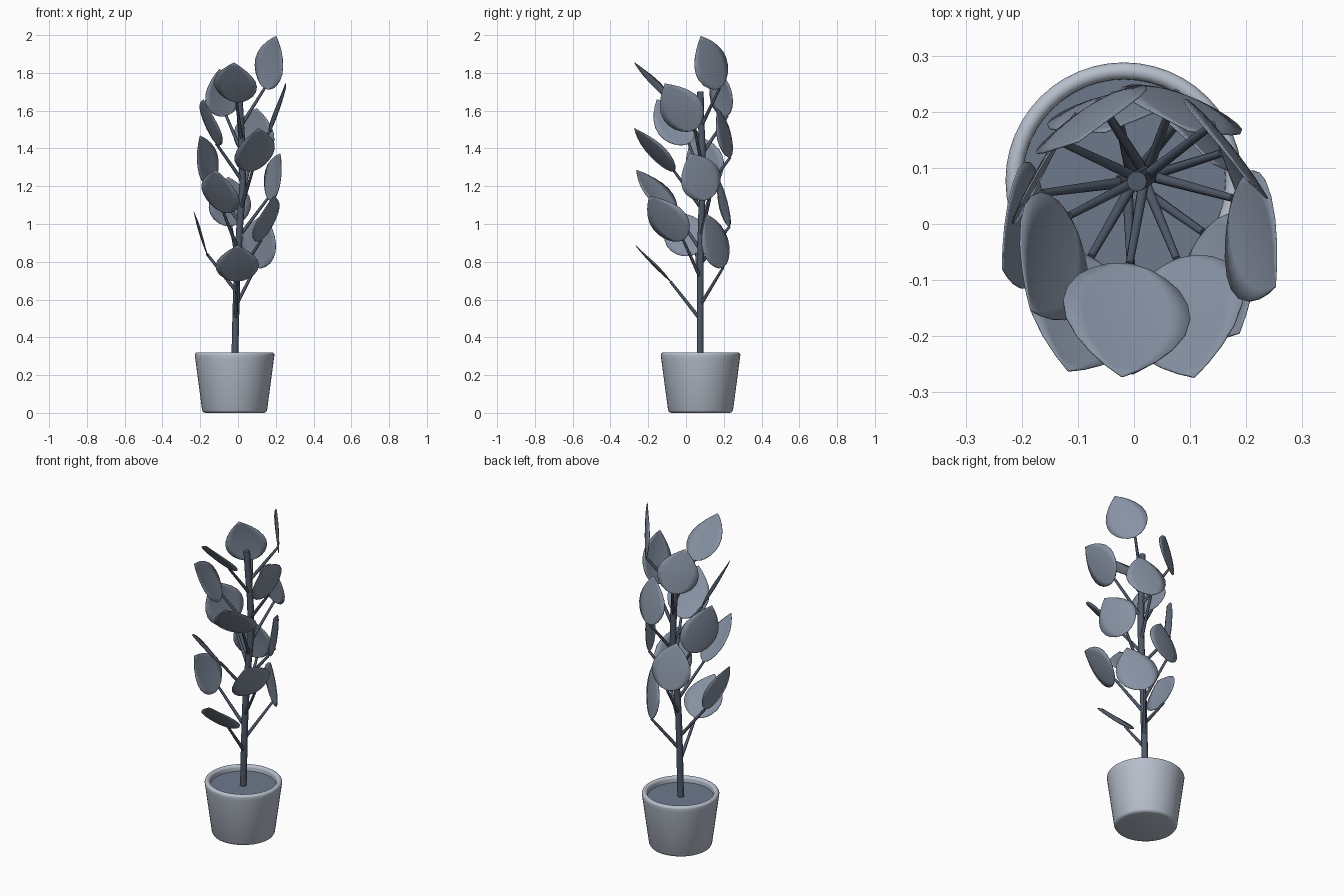
import bpy, bmesh, math
from mathutils import Vector, Matrix

if "Cube" in bpy.data.objects:
    bpy.data.objects.remove(bpy.data.objects["Cube"])

POT = Vector((-0.018, 0.077, 0))


def paint(name, rgb):
    m = bpy.data.materials.new(name)
    m.diffuse_color = (*rgb, 1)
    m.use_nodes = True
    m.node_tree.nodes["Principled BSDF"].inputs["Base Color"].default_value = m.diffuse_color
    return m


CLAY = paint("pale_clay", (0.47, 0.52, 0.60))
EARTH = paint("earth", (0.155, 0.19, 0.26))
BARK = paint("bark", (0.08, 0.10, 0.14))
GREEN = paint("leaf_tone", (0.24, 0.285, 0.365))


def finish(bm, name, mat, angle=40):
    bmesh.ops.remove_doubles(bm, verts=bm.verts, dist=1e-5)
    bmesh.ops.recalc_face_normals(bm, faces=bm.faces)
    me = bpy.data.meshes.new(name)
    bm.to_mesh(me)
    bm.free()
    me.materials.append(mat)
    ob = bpy.data.objects.new(name, me)
    bpy.context.collection.objects.link(ob)
    bpy.ops.object.select_all(action='DESELECT')
    ob.select_set(True)
    bpy.context.view_layer.objects.active = ob
    bpy.ops.object.shade_smooth_by_angle(angle=math.radians(angle))
    return ob


def lathe(name, profile, mat):
    bm = bmesh.new()
    vs = [bm.verts.new((r + POT.x, POT.y, z)) for r, z in profile]
    es = [bm.edges.new(p) for p in zip(vs, vs[1:])]
    bmesh.ops.spin(bm, geom=vs + es, cent=POT, axis=(0, 0, 1),
                   angle=math.tau, steps=48)
    return finish(bm, name, mat)


def tube(name, pts, radii, sides=8):
    bm = bmesh.new()
    rings = []
    for i, p in enumerate(pts):
        d = pts[min(i + 1, len(pts) - 1)] - pts[max(i - 1, 0)]
        u = d.cross(Vector((0.0, 1.0, 0.001))).normalized()
        v = d.normalized().cross(u)
        rings.append([bm.verts.new(p + radii[i] * (u * math.cos(a) + v * math.sin(a)))
                      for a in (math.tau * k / sides for k in range(sides))])
    for a, b in zip(rings, rings[1:]):
        for k in range(sides):
            n = (k + 1) % sides
            bm.faces.new((a[k], a[n], b[n], b[k]))
    bm.faces.new(rings[0])
    bm.faces.new(rings[-1])
    return finish(bm, name, BARK, 50)


# Pot with rounded foot and rim, and the soil disc
rim = [(0.196 + 0.015 * math.cos(a), 0.306 + 0.015 * math.sin(a))
       for a in (math.pi * k / 8 for k in range(9))]
lathe("pot", [(0, 0), (0.155, 0), (0.166, 0.004), (0.172, 0.014), (0.208, 0.285)]
      + rim + [(0.180, 0.27)], CLAY)
lathe("soil", [(0, 0.288), (0.182, 0.288)], EARTH)

# Trunk with a gentle bend
TRUNK = [Vector(p) for p in ((-0.017, 0.075, 0.28), (-0.012, 0.075, 0.5), (-0.005, 0.076, 0.75),
                             (0.010, 0.080, 1.0), (0.025, 0.088, 1.2), (0.022, 0.086, 1.4),
                             (0.013, 0.080, 1.55), (0.005, 0.076, 1.7))]
tube("trunk", TRUNK, [0.018] * len(TRUNK), 10)


def trunk_at(z):
    for a, b in zip(TRUNK, TRUNK[1:]):
        if z <= b.z:
            return a.lerp(b, (z - a.z) / (b.z - a.z))
    return TRUNK[-1].copy()


# Leaf outline: (position along the leaf, relative half width)
OUTLINE = [(0, 0.06), (0.03, 0.34), (0.09, 0.58), (0.18, 0.80), (0.30, 0.95), (0.42, 1),
           (0.56, 0.94), (0.70, 0.76), (0.82, 0.52), (0.92, 0.26), (1, 0.01)]
HALF, CUP = 0.115, 0.010


def leaf(name, base, out, length):
    # the blade points up and outward, then the whole blade leans to the front
    lean = Matrix.Rotation(math.radians(29), 3, 'X')
    t = math.radians(15)
    d = lean @ (out * math.sin(t) + Vector((0, 0, math.cos(t))))
    w = lean @ Vector((-out.y, out.x, 0))
    n = w.cross(d)
    if n.dot(lean @ out) > 0:
        n = -n
    bm = bmesh.new()
    rows = []
    for u, h in OUTLINE:
        row = []
        for k in range(-3, 4):
            s = h * k / 3
            off = CUP * s * s - 0.006 * math.sin(math.pi * u)
            row.append(bm.verts.new(base + d * (u * length) + w * (s * HALF) + n * off))
        rows.append(row)
    for a, b in zip(rows, rows[1:]):
        for k in range(6):
            bm.faces.new((a[k], a[k + 1], b[k + 1], b[k]))
    ob = finish(bm, name, GREEN, 60)
    m = ob.modifiers.new("thickness", 'SOLIDIFY')
    m.thickness = 0.003
    m.offset = 0


# Stalks and leaves spiral down the trunk by the golden angle; lengths from the top down
LENGTHS = [0.30, 0.29, 0.26, 0.30, 0.295, 0.27, 0.31, 0.29, 0.27, 0.305, 0.27, 0.30,
           0.27, 0.30, 0.265]
for i, length in enumerate(LENGTHS):
    a = math.radians(37.5 - 137.5 * i)
    out = Vector((math.cos(a), math.sin(a), 0))
    z = 1.718 - 0.073 * i
    start = trunk_at(z - 0.2)
    end = start + out * 0.158 + Vector((0, 0, 0.2))
    tube(f"stalk_{i + 1}", [start, end], [0.010, 0.007])
    leaf(f"leaf_{i + 1}", end, out, length)
